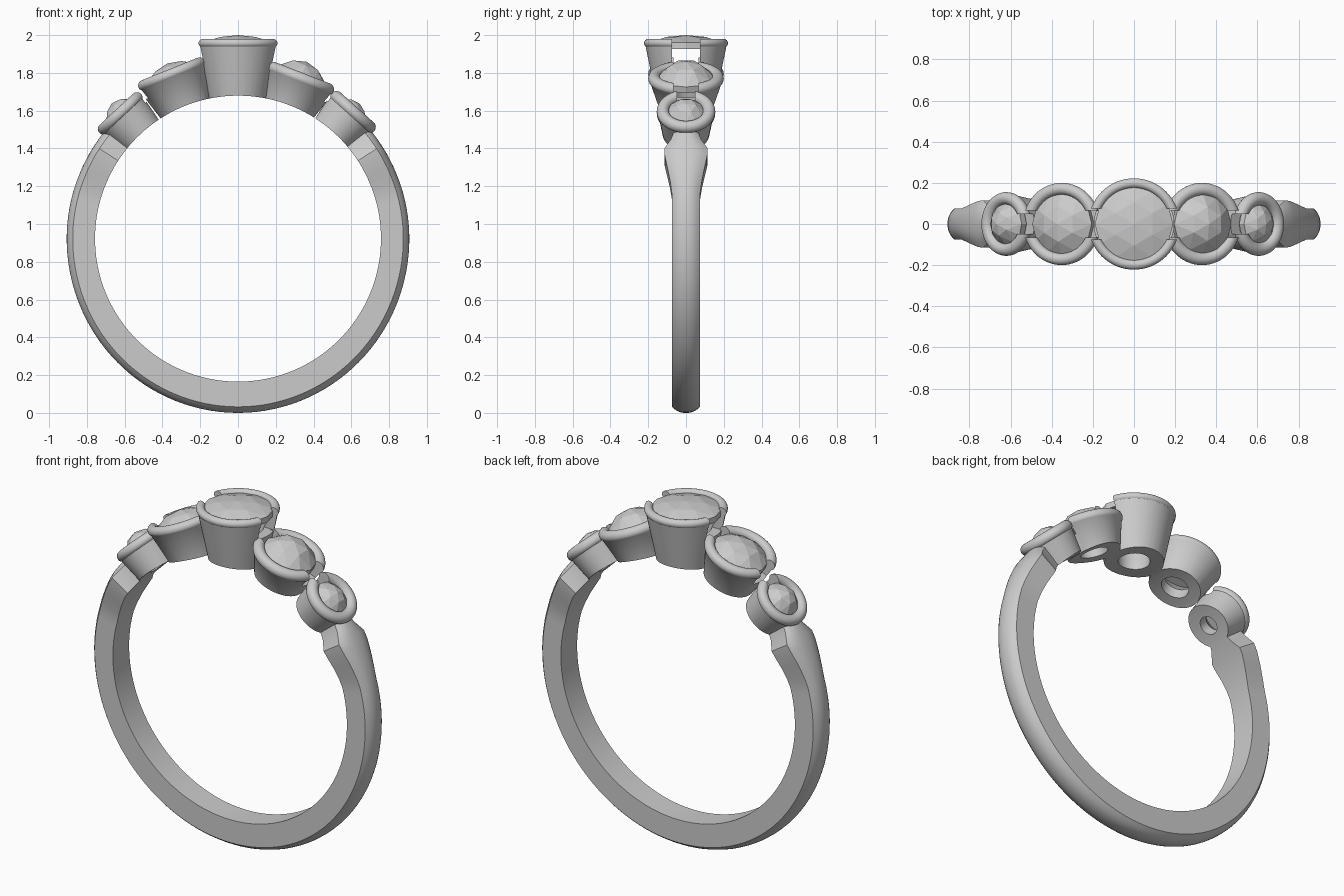
import bpy, bmesh
from math import sin, cos, pi, radians
from mathutils import Matrix

if "Cube" in bpy.data.objects:
    bpy.data.objects.remove(bpy.data.objects["Cube"])

ZC = 0.9225        # height of the finger-hole centre
RI = 0.757         # finger-hole radius


def new_object(name, bm, tilt=0.0, smooth=None):
    bmesh.ops.recalc_face_normals(bm, faces=bm.faces)
    me = bpy.data.meshes.new(name)
    bm.to_mesh(me)
    bm.free()
    ob = bpy.data.objects.new(name, me)
    bpy.context.collection.objects.link(ob)
    ob.location = (0, 0, ZC)
    ob.rotation_euler = (0, radians(tilt), 0)
    if smooth:
        smooth_by_angle(ob, smooth)
    return ob


def smooth_by_angle(ob, angle):
    bpy.ops.object.select_all(action='DESELECT')
    ob.select_set(True)
    bpy.context.view_layer.objects.active = ob
    bpy.ops.object.shade_smooth_by_angle(angle=radians(angle))


def skin(bm, rings, closed):
    """Join rings of equal length with quads."""
    n = len(rings[0])
    pairs = zip(rings, rings[1:] + rings[:1]) if closed else zip(rings, rings[1:])
    for a, b in pairs:
        for i in range(n):
            j = (i + 1) % n
            bm.faces.new((a[i], a[j], b[j], b[i]))


def cut(ob, cutters):
    """Subtract the cutters, bake the result and remove them."""
    for c in cutters:
        c.hide_render = True
        m = ob.modifiers.new("cut", 'BOOLEAN')
        m.operation, m.solver, m.object = 'DIFFERENCE', 'EXACT', c
    dg = bpy.context.evaluated_depsgraph_get()
    dg.update()
    me = bpy.data.meshes.new_from_object(ob.evaluated_get(dg))
    ob.modifiers.clear()
    ob.data = me
    for c in cutters:
        bpy.data.objects.remove(c)


# Shank: domed section swept round the finger, flaring at the shoulders
FLARE = [(50, .065), (53, .08), (57, .115), (60, .112), (65, .097), (70, .083), (74, .075)]


def half_width(a):
    a = min(a, 360 - a)
    for (a0, w0), (a1, w1) in zip(FLARE, FLARE[1:]):
        if a <= a1:
            return w0 + (w1 - w0) * (a - a0) / (a1 - a0)
    return .075


def shank():
    bm = bmesh.new()
    stations = [a for a, w in FLARE]
    angles = stations + [74 + i * 212 / 72 for i in range(1, 72)] + [360 - a for a in reversed(stations)]
    rings = []
    for a in angles:
        w, t = half_width(a), radians(a)
        ro = .907 + .0155 * max(0, -cos(t)) ** 2
        dome = [(w * u / 5, ro - .032 * abs(u / 5) ** 2.4) for u in range(-5, 6)]
        section = [(-w, RI)] + dome + [(w, RI)]
        rings.append([bm.verts.new((r * sin(t), y, r * cos(t))) for y, r in section])
    skin(bm, rings, False)
    bm.faces.new(rings[0])
    bm.faces.new(rings[-1])
    new_object("shank", bm, 0, 25)


# Bezel cup: lathed tapered wall with a rounded rim
def bezel(name, tilt, top, r_out, r_in, r_base, r_hole, slot, depth, sides):
    tube = (r_out - r_in) / 2
    cx, cz = r_out - tube, top - tube
    low = .70
    edge_r, edge_z = r_out - tube * .35, cz - tube * .7
    slope = (edge_r - r_base) / (edge_z - .745)
    prof = [(r_hole, low), (r_base - slope * (.745 - low), low), (edge_r, edge_z)]
    prof += [(cx + tube * cos(radians(d)), cz + tube * sin(radians(d))) for d in range(-30, 181, 15)]
    prof += [(r_in, top - 2.2 * tube), (r_hole, RI + .06)]
    bm = bmesh.new()
    n = 64
    rings = [[bm.verts.new((r * cos(2 * pi * i / n), r * sin(2 * pi * i / n), z)) for i in range(n)]
             for r, z in prof]
    skin(bm, rings, True)
    ob = new_object(name, bm, tilt)

    # Finger hole and the slots facing the neighbouring cups
    bm = bmesh.new()
    bmesh.ops.create_cone(bm, cap_ends=True, segments=160, radius1=RI, radius2=RI, depth=1,
                          matrix=Matrix.Rotation(pi / 2, 4, 'X'))
    cutters = [new_object("finger_cutter", bm, tilt)]
    for s in sides:
        bm = bmesh.new()
        bmesh.ops.create_cube(bm, size=1, matrix=Matrix.Translation((s * .2, 0, top - depth + .15))
                              @ Matrix.Diagonal((.4, 2 * slot, .3, 1)))
        cutters.append(new_object("slot_cutter", bm, tilt))
    cut(ob, cutters)
    smooth_by_angle(ob, 35)


# Rose-cut stone: girdle, two facet tiers and a low point, flat underneath
def stone(name, tilt, apex, girdle, r):
    r *= 1.09
    h = apex - girdle
    bm = bmesh.new()

    def ring(n, rad, z, off=0.0):
        return [bm.verts.new((rad * cos(2 * pi * (i + off) / n), rad * sin(2 * pi * (i + off) / n), z))
                for i in range(n)]
    base, rim = ring(12, r, girdle - .035), ring(12, r, girdle)
    mid = ring(6, r * .55, girdle + h * .76, .5)
    tip = bm.verts.new((0, 0, apex))
    skin(bm, [base, rim], False)
    bm.faces.new(base)
    for i in range(6):
        j = (i + 1) % 6
        a, b, c = rim[2 * i], rim[2 * i + 1], rim[(2 * i + 2) % 12]
        bm.faces.new((a, b, mid[i]))
        bm.faces.new((b, c, mid[i]))
        bm.faces.new((c, mid[j], mid[i]))
        bm.faces.new((mid[i], mid[j], tip))
    new_object(name, bm, tilt)


shank()

# name, tilt, rim top, outer r, inner r, base r, hole r, slot half-width, slot depth, slot sides, apex, girdle
SETTINGS = [
    ("centre", 0, 1.058, .222, .175, .158, .085, .075, .13, (-1, 1), 1.0775, 1.038),
    ("left_middle", -22, .968, .200, .143, .142, .075, .065, .10, (-1, 1), 1.000, .935),
    ("right_middle", 21.3, .942, .200, .137, .142, .075, .065, .10, (-1, 1), 1.005, .920),
    ("left_end", -43, .940, .155, .095, .122, .052, .048, .08, (1,), .980, .912),
    ("right_end", 42, .938, .155, .090, .122, .052, .048, .08, (-1,), .962, .908),
]
for n, tilt, top, ro, ri, rb, rh, sl, dp, sides, apex, girdle in SETTINGS:
    bezel(n + "_bezel", tilt, top, ro, ri, rb, rh, sl, dp, sides)
    stone(n + "_stone", tilt, apex, girdle, ri)
